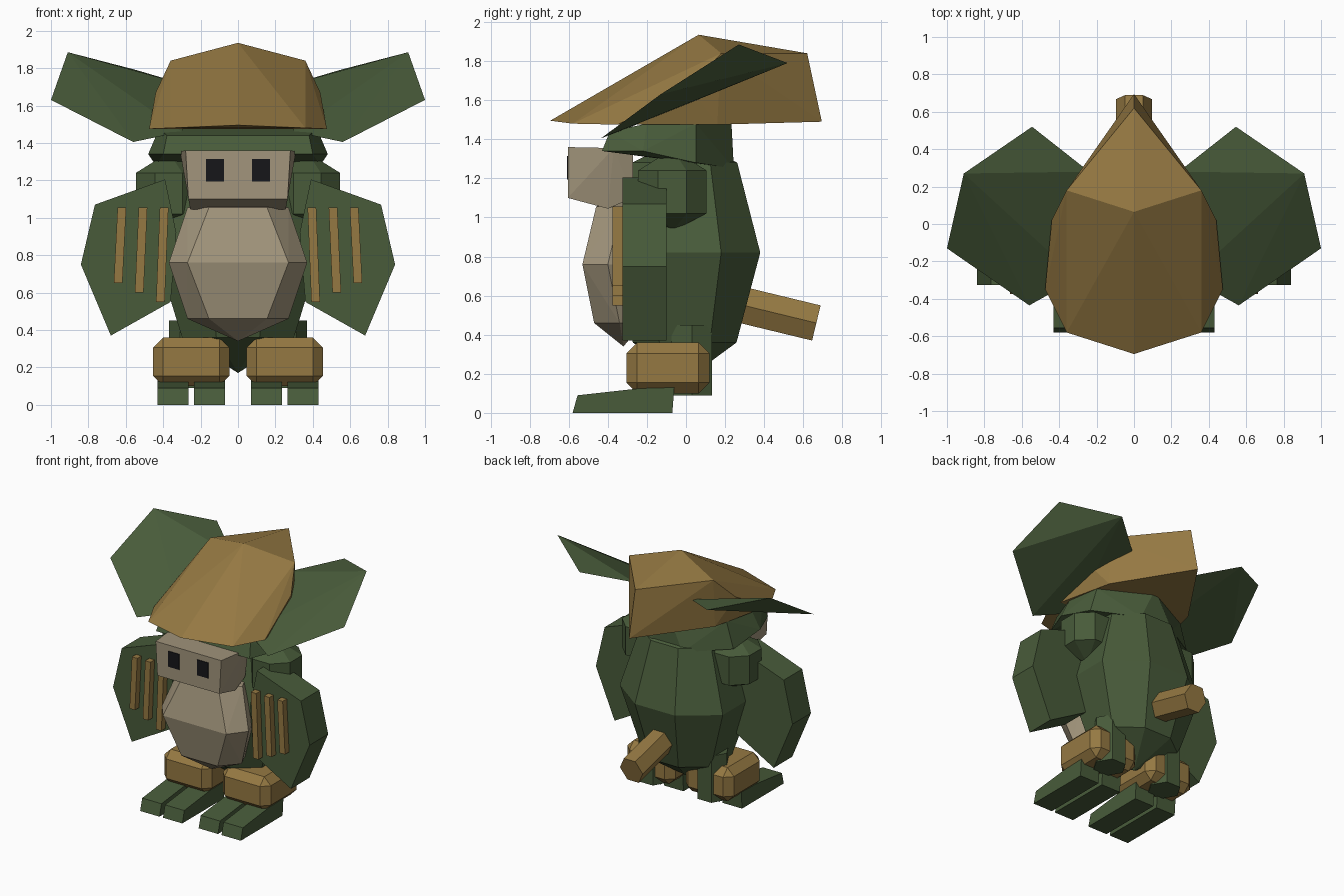
import bpy, bmesh, math
from mathutils import Vector

if "Cube" in bpy.data.objects:
    bpy.data.objects.remove(bpy.data.objects["Cube"])


def material(name, rgb):
    m = bpy.data.materials.new(name)
    m.diffuse_color = (*rgb, 1)
    m.use_nodes = True
    m.node_tree.nodes["Principled BSDF"].inputs["Base Color"].default_value = m.diffuse_color
    return m


GREEN = material("moss_green", (0.065, 0.105, 0.042))
GOLD = material("ochre", (0.30, 0.19, 0.055))
CREAM = material("tan", (0.36, 0.30, 0.20))
BLACK = material("black", (0.008, 0.008, 0.01))


def solid(name, pts, mat, sides=(1,), bevel=0):
    """Faceted convex solid around points; one object per side (1, -1)."""
    for s in sides:
        bm = bmesh.new()
        for x, y, z in pts:
            bm.verts.new((x * s, y, z))
        res = bmesh.ops.convex_hull(bm, input=bm.verts[:])
        junk = set(res["geom_interior"]) | set(res["geom_unused"])
        junk = [v for v in junk if isinstance(v, bmesh.types.BMVert)]
        bmesh.ops.delete(bm, geom=junk, context='VERTS')
        bmesh.ops.dissolve_limit(bm, angle_limit=0.02, verts=bm.verts[:], edges=bm.edges[:])
        if bevel:
            bmesh.ops.bevel(bm, geom=bm.edges[:], offset=bevel, segments=1, affect='EDGES')
        bmesh.ops.recalc_face_normals(bm, faces=bm.faces[:])
        me = bpy.data.meshes.new(name)
        bm.to_mesh(me)
        bm.free()
        me.materials.append(mat)
        suffix = "" if len(sides) == 1 else ("_right" if s > 0 else "_left")
        bpy.context.collection.objects.link(bpy.data.objects.new(name + suffix, me))


def both(pts):
    """Points plus their mirror images across x = 0."""
    return [(s * x, y, z) for x, y, z in pts for s in (1, -1)]


def box(x0, x1, y0, y1, z0, z1):
    return [(x, y, z) for x in (x0, x1) for y in (y0, y1) for z in (z0, z1)]


def ring(cx, cy, z, r, n, turn=0.0):
    return [(cx + r * math.cos(2 * math.pi * (i + turn) / n),
             cy + r * math.sin(2 * math.pi * (i + turn) / n), z) for i in range(n)]


PAIR = (1, -1)

# Barrel body: octagonal rings tapering to both ends
body = [(0, 0, 0.17), (0, 0, 1.42)]
for z, k in ((0.36, 0.68), (0.82, 1.0), (1.28, 0.69)):
    body += both([(0.17 * k, 0.38 * k, z), (0.44 * k, 0.18 * k, z),
                  (0.44 * k, -0.2 * k, z), (0.17 * k, -0.40 * k, z)])
solid("body", body, GREEN)

# Belly plate
belly = [(0, -0.32, 0.34), (0, -0.30, 1.12)]
for z, front, wi, wo in ((0.46, -0.47, 0.155, 0.27), (0.76, -0.53, 0.27, 0.37),
                         (1.055, -0.46, 0.155, 0.27)):
    belly += both([(wi, front, z), (wo, front + 0.13, z), (wo * 0.8, -0.22, z)])
solid("belly", belly, CREAM)

# Head, sloping back to a point under the hat
solid("head", both([(0.40, -0.43, 1.34), (0.48, -0.22, 1.34), (0.44, 0.05, 1.28),
                    (0.14, 0.245, 1.25), (0.38, -0.39, 1.44), (0.42, -0.2, 1.48),
                    (0.38, 0.05, 1.48), (0.0, 0.23, 1.53)]), GREEN)

# Muzzle and eyes
solid("muzzle", both([(0.28, -0.605, 1.36), (0.265, -0.605, 1.10), (0.31, -0.37, 1.355),
                      (0.255, -0.40, 1.045), (0.25, -0.27, 1.10), (0.28, -0.27, 1.34)]), CREAM)
solid("eye", box(0.075, 0.17, -0.61, -0.59, 1.195, 1.315), BLACK, PAIR)

# Hat: peaked crown, pointed at the back, wide brim at the front
solid("hat", [(0, 0.065, 1.935), (0, 0.62, 1.84), (0, 0.695, 1.49), (0, -0.695, 1.495)] +
      both([(0.36, 0.18, 1.84), (0.44, 0.02, 1.67), (0.475, -0.35, 1.475),
            (0.36, -0.58, 1.48), (0.36, 0.16, 1.475)]), GOLD)

# Ears: broad wedges rising outward
solid("ear", [(0.545, 0.52, 1.79), (0.91, 0.27, 1.885), (1.0, -0.13, 1.63),
              (0.56, -0.435, 1.405), (0.24, 0.28, 1.70), (0.30, -0.29, 1.46)], GREEN, PAIR)

# Shoulders: faceted capsules
solid("shoulder", [(0.37, -0.07, 1.35), (0.37, -0.07, 0.93)] +
      ring(0.37, -0.07, 1.24, 0.19, 8, 0.5) + ring(0.37, -0.07, 1.02, 0.19, 8, 0.5), GREEN, PAIR)

# Arms: six-sided slabs
outline = [(0.39, 1.205), (0.765, 1.07), (0.84, 0.75), (0.68, 0.37), (0.36, 0.55), (0.33, 0.92)]
solid("arm", [(x, y, z) for x, z in outline for y in (-0.325, -0.10)], GREEN, PAIR)

# Three bars on each arm
for i in range(3):
    xt, xb, zb = 0.395 + 0.113 * i, 0.415 + 0.113 * i, 0.55 + 0.05 * i
    solid(f"arm_bar_{i + 1}", box(xt - 0.023, xt + 0.023, -0.375, -0.31, 1.05, 1.055) +
          box(xb - 0.023, xb + 0.023, -0.375, -0.31, zb, zb + 0.005), GOLD, PAIR)

# Legs, cuffs and split feet
solid("leg", ring(0.25, 0.03, 0.09, 0.12, 6) + ring(0.25, 0.03, 0.45, 0.12, 6), GREEN, PAIR)
solid("cuff", box(0.045, 0.455, -0.305, 0.12, 0.10, 0.36), GOLD, PAIR, bevel=0.055)
side = [(-0.58, 0.0), (-0.555, 0.09), (-0.24, 0.125), (-0.06, 0.13), (-0.07, 0.0)]
for n, (x0, x1) in (("inner_toe", (0.07, 0.235)), ("outer_toe", (0.265, 0.43))):
    solid(n, [(x, y, z) for y, z in side for x in (x0, x1)], GREEN, PAIR)

# Tail: hexagonal stub tilted down
axis = Vector((0, 0.97, -0.235)).normalized()
up = Vector((0, 0.235, 0.97)).normalized()
end = Vector((0, 0.667, 0.46))
tail = []
for d in (0.0, -0.5):
    for px, py, _ in ring(0, 0, 0, 0.097, 6):
        tail.append(end + axis * d + up * py * 1.1 + Vector((px, 0, 0)))
solid("tail", tail, GOLD)
